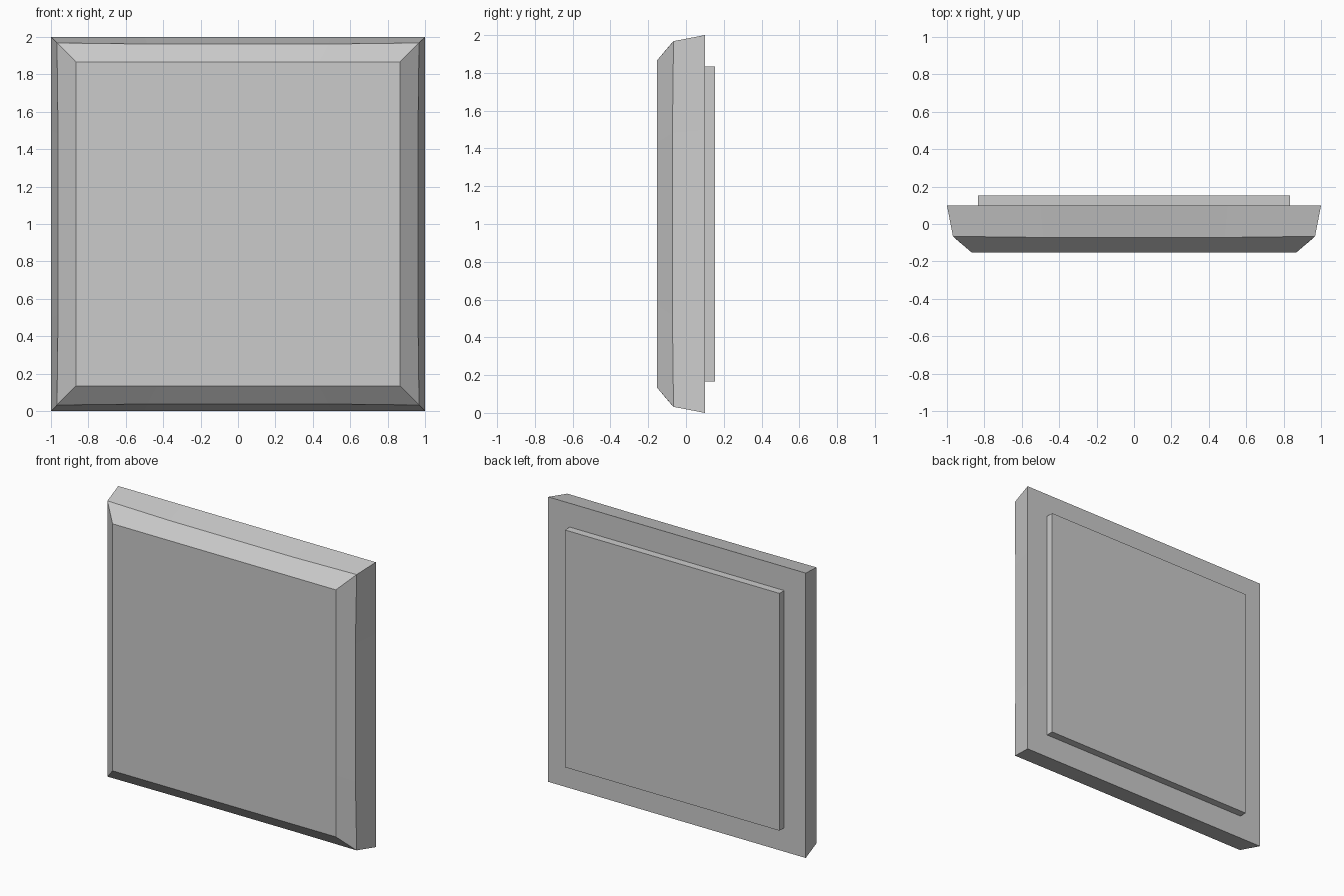
import bpy
import bmesh

cube = bpy.data.objects.get("Cube")
if cube:
    bpy.data.objects.remove(cube, do_unlink=True)

grey = bpy.data.materials.new("plain grey")
grey.use_nodes = True
GREY = (0.6, 0.6, 0.6, 1)
grey.diffuse_color = GREY
grey.node_tree.nodes["Principled BSDF"].inputs["Base Color"].default_value = GREY


def square_ring(bm, half_x, half_z, y, sag=0.0):
    """Square loop with two extra points per side, pulled in by sag."""
    verts = []
    for turn in range(4):
        for along, pull in ((-1, 0), (-0.5, sag), (0.5, sag)):
            u, v = along, -1 + pull
            for _ in range(turn):
                u, v = -v, u
            verts.append(bm.verts.new((u * half_x, y - pull, 1 + v * half_z)))
    return verts


def lofted_panel(name, sections):
    """Bridge square sections from front to back and cap both ends."""
    bm = bmesh.new()
    rings = [square_ring(bm, *s) for s in sections]
    for a, b in zip(rings, rings[1:]):
        for i in range(len(a)):
            j = (i + 1) % len(a)
            bm.faces.new((a[i], a[j], b[j], b[i]))
    bm.faces.new(rings[0])
    bm.faces.new(rings[-1][::-1])
    bmesh.ops.recalc_face_normals(bm, faces=bm.faces)
    mesh = bpy.data.meshes.new(name)
    bm.to_mesh(mesh)
    bm.free()
    mesh.materials.append(grey)
    obj = bpy.data.objects.new(name, mesh)
    bpy.context.collection.objects.link(obj)
    return obj


# Bevelled tile body: front face, chamfer edge, wide rear rim
lofted_panel("tile_body", [
    (0.867, 0.867, -0.153),
    (0.968, 0.968, -0.066, 0.006),
    (1.0, 1.0, 0.1),
])

# Raised plate on the back
lofted_panel("back_plate", [
    (0.833, 0.833, 0.095),
    (0.833, 0.833, 0.153),
])
